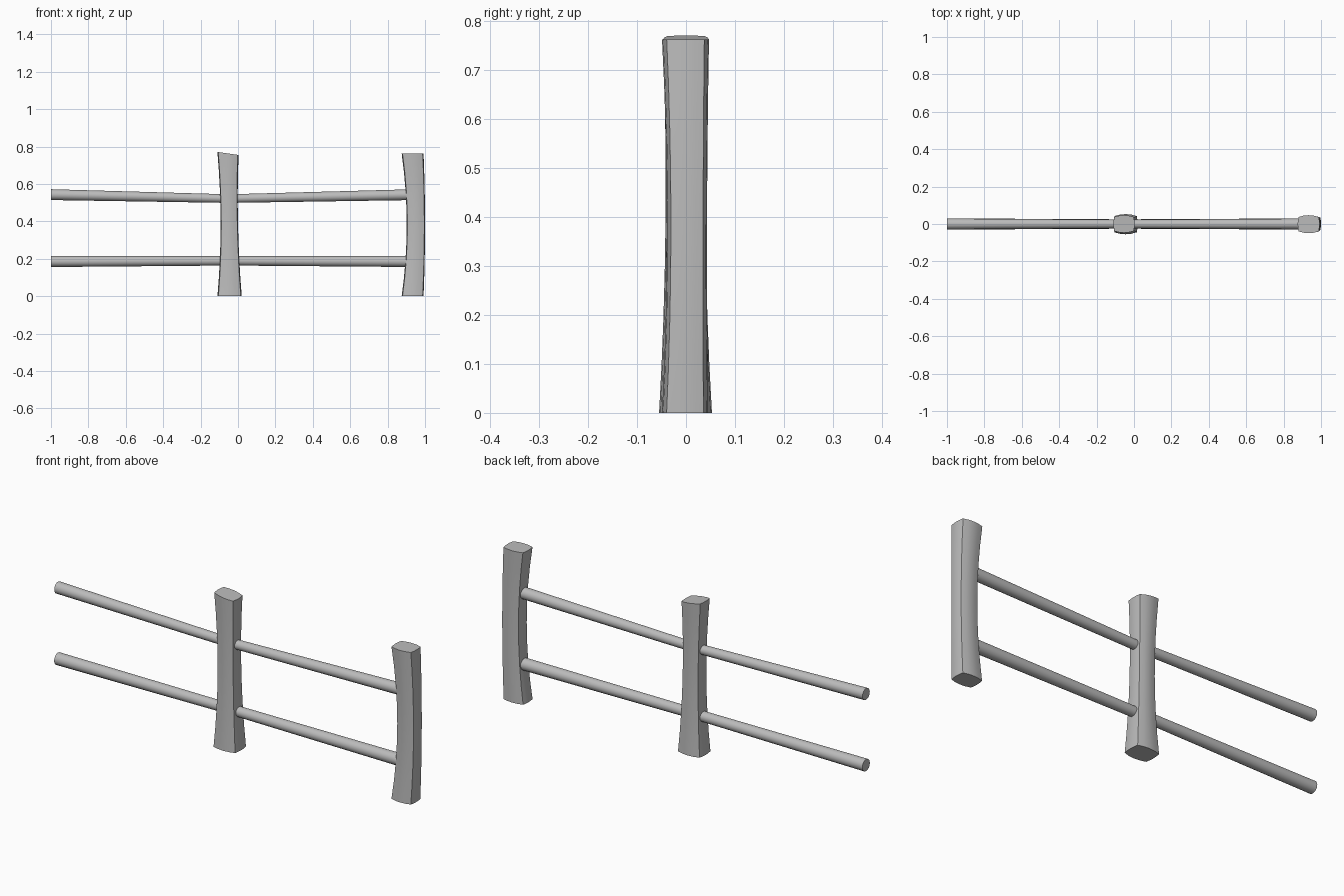
import bpy, bmesh, math
from mathutils import Vector

cube = bpy.data.objects.get("Cube")
if cube:
    bpy.data.objects.remove(cube)

GREY = (0.5, 0.5, 0.5, 1)
mat = bpy.data.materials.new("plain grey")
mat.use_nodes = True
mat.diffuse_color = GREY
mat.node_tree.nodes["Principled BSDF"].inputs["Base Color"].default_value = GREY


def finish(bm, name, angle):
    bmesh.ops.recalc_face_normals(bm, faces=bm.faces)
    mesh = bpy.data.meshes.new(name)
    bm.to_mesh(mesh)
    bm.free()
    obj = bpy.data.objects.new(name, mesh)
    bpy.context.collection.objects.link(obj)
    mesh.materials.append(mat)
    bpy.ops.object.select_all(action='DESELECT')
    obj.select_set(True)
    bpy.context.view_layer.objects.active = obj
    bpy.ops.object.shade_smooth_by_angle(angle=math.radians(angle))


def loft(name, rings, angle):
    """Skin a list of equal point rings and cap both ends."""
    bm = bmesh.new()
    loops = [[bm.verts.new(p) for p in ring] for ring in rings]
    n = len(loops[0])
    for a, b in zip(loops, loops[1:]):
        for i in range(n):
            j = (i + 1) % n
            bm.faces.new((a[i], a[j], b[j], b[i]))
    bm.faces.new(loops[0])
    bm.faces.new(loops[-1])
    finish(bm, name, angle)


def section(steps=4, cx=0.92, cy=0.8):
    """Unit section: four bulging sides meeting at distinct corners."""
    pts = []
    for side in range(4):
        for i in range(steps):
            t = -1 + 2 * i / steps
            bulge = 1 - t * t
            along_x, along_y = t * cx, t * cy
            out_x = cx + (1 - cx) * bulge
            out_y = cy + (1 - cy) * bulge
            pts.append([(along_x, -out_y), (out_x, along_y),
                        (-along_x, out_y), (-out_x, -along_y)][side])
    return pts


def quad(bottom, middle, top, t):
    """Smooth curve through three values at t = 0, 0.5, 1."""
    return (bottom * (1 - t) * (1 - 2 * t) + middle * 4 * t * (1 - t)
            + top * t * (2 * t - 1))


def post(name, x0, x1, y0, y1, height, slant=0.0, levels=8):
    rings = []
    for k in range(levels + 1):
        t = k / levels
        l, r, f, b = (quad(*v, t) for v in (x0, x1, y0, y1))
        rings.append([((l + r) / 2 + u * (r - l) / 2,
                       (f + b) / 2 + v * (b - f) / 2,
                       height * t - slant * u * t ** 4)
                      for u, v in section()])
    loft(name, rings, 28)


def rail(name, start, end, r0, r1, sides=16):
    rings = []
    for p, r in ((start, r0), (end, r1)):
        rings.append([Vector(p) + Vector((0, r * math.cos(a), r * math.sin(a)))
                      for a in (2 * math.pi * i / sides for i in range(sides))])
    loft(name, rings, 40)


# Posts: (bottom, middle, top) for left, right, front and back limits
post("middle_post", (-0.11, -0.093, -0.11), (0.02, 0.0, 0.003),
     (-0.055, -0.042, -0.047), (0.053, 0.04, 0.047), 0.763, 0.008)
post("end_post", (0.875, 0.902, 0.875), (0.992, 1.0, 0.992),
     (-0.049, -0.039, -0.049), (0.045, 0.043, 0.047), 0.763)

# Rails taper and dip towards the middle post
rail("right_upper_rail", (-1.0, 0, 0.543), (-0.06, 0, 0.522), 0.029, 0.023)
rail("left_upper_rail", (-0.04, 0, 0.522), (0.94, 0, 0.543), 0.023, 0.029)
rail("right_lower_rail", (-1.0, 0, 0.186), (-0.06, 0, 0.189), 0.030, 0.025)
rail("left_lower_rail", (-0.04, 0, 0.189), (0.94, 0, 0.186), 0.025, 0.030)
